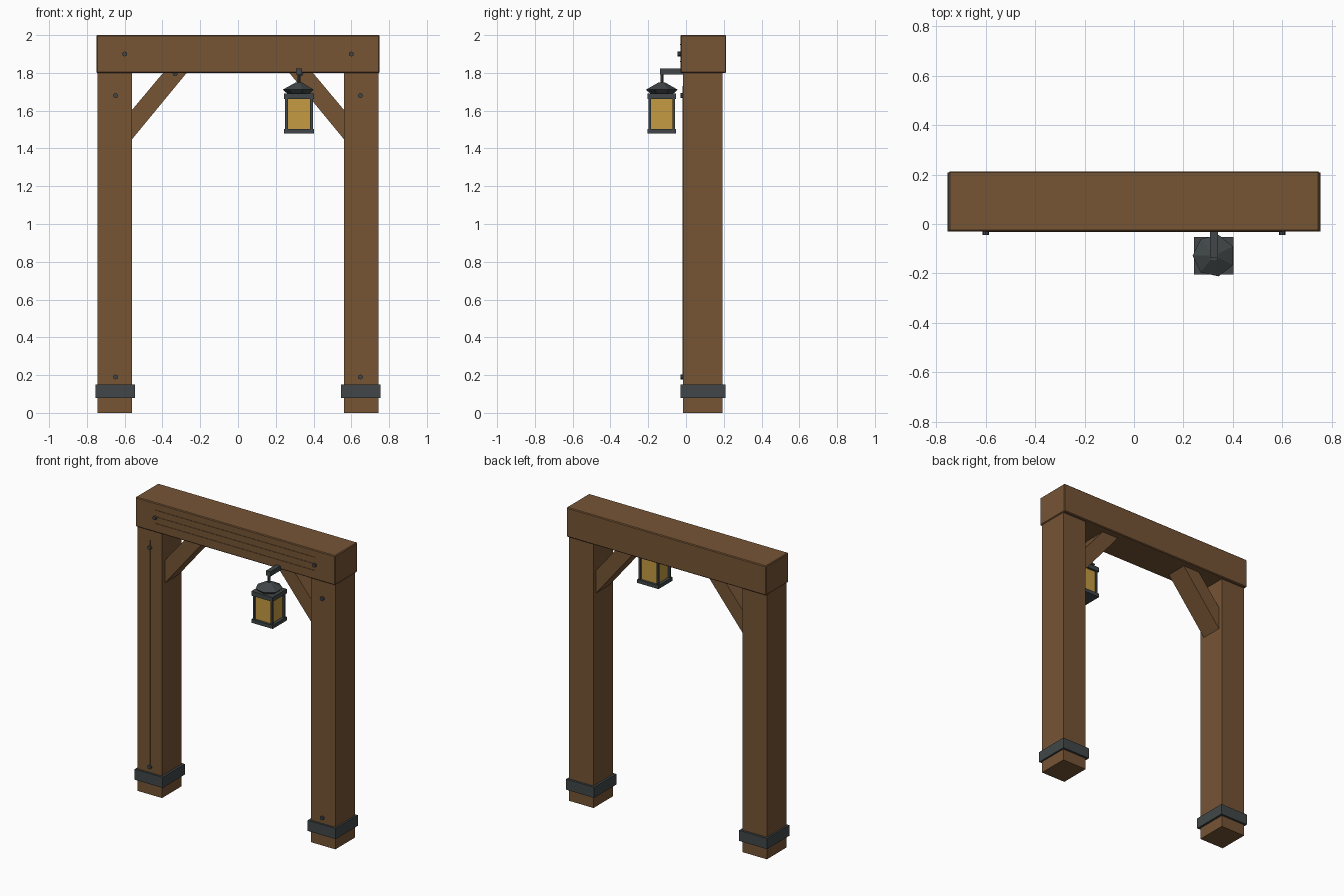
import bpy, bmesh, math
from mathutils import Matrix

if "Cube" in bpy.data.objects:
    bpy.data.objects.remove(bpy.data.objects["Cube"])


def material(name, rgb):
    m = bpy.data.materials.new(name)
    m.diffuse_color = (*rgb, 1)
    m.use_nodes = True
    m.node_tree.nodes["Principled BSDF"].inputs["Base Color"].default_value = m.diffuse_color
    return m


WOOD = material("brown wood", (0.18, 0.089, 0.036))
IRON = material("dark iron", (0.052, 0.062, 0.065))
GLASS = material("amber glass", (0.56, 0.33, 0.055))


def finish(name, bm, mat):
    bmesh.ops.recalc_face_normals(bm, faces=bm.faces[:])
    me = bpy.data.meshes.new(name)
    bm.to_mesh(me)
    bm.free()
    me.materials.append(mat)
    ob = bpy.data.objects.new(name, me)
    bpy.context.collection.objects.link(ob)
    return ob


def box(name, x, y, z, mat, bevel=0):
    """Box from (low, high) ranges."""
    bm = bmesh.new()
    bmesh.ops.create_cube(bm, size=1)
    for v in bm.verts:
        for i, (a, b) in enumerate((x, y, z)):
            v.co[i] = a if v.co[i] < 0 else b
    if bevel:
        bmesh.ops.bevel(bm, geom=bm.edges[:], offset=bevel, segments=1, affect='EDGES')
    return finish(name, bm, mat)


def bolt(name, x, y, z):
    """Short round bolt head standing out of a front face at y."""
    bm = bmesh.new()
    bmesh.ops.create_cone(bm, cap_ends=True, segments=8, radius1=0.013, radius2=0.013, depth=0.02,
                          matrix=Matrix.Translation((x, y - 0.004, z)) @ Matrix.Rotation(math.pi / 2, 4, 'X'))
    return finish(name, bm, IRON)


def lathe(name, cx, cy, profile, sides, mat):
    """Stack of rings (radius, z) closed at both ends."""
    bm = bmesh.new()
    rings = []
    for r, z in profile:
        rings.append([bm.verts.new((cx + r * math.cos(2 * math.pi * (i + 0.5) / sides),
                                    cy + r * math.sin(2 * math.pi * (i + 0.5) / sides), z))
                      for i in range(sides)])
    for a, b in zip(rings, rings[1:]):
        for i in range(sides):
            j = (i + 1) % sides
            bm.faces.new((a[i], a[j], b[j], b[i]))
    bm.faces.new(rings[0])
    bm.faces.new(rings[-1])
    return finish(name, bm, mat)


# Top beam with faint raised grain strips and bolts
box("top_beam", (-0.75, 0.75), (-0.03, 0.213), (1.80, 2.0), WOOD, 0.005)
for i, z in enumerate((1.95, 1.905, 1.86)):
    box(f"beam_grain_{i}", (-0.6, 0.6), (-0.033, -0.029), (z - 0.002, z + 0.002), WOOD)
box("post_grain", (-0.652, -0.648), (-0.019, -0.015), (0.2, 1.73), WOOD)

# Posts, collars, braces and bolts on both sides
for s, side in ((-1, "left"), (1, "right")):
    def span(a, b):
        return tuple(sorted((s * a, s * b)))
    box(f"{side}_post", span(0.56, 0.743), (-0.016, 0.193), (0, 1.805), WOOD)
    box(f"{side}_collar", span(0.545, 0.755), (-0.03, 0.208), (0.078, 0.15), IRON)

    bm = bmesh.new()
    outline = ((0.56, 1.45), (0.56, 1.605), (0.395, 1.802), (0.27, 1.802))
    face = bm.faces.new([bm.verts.new((s * x, 0.018, z)) for x, z in outline])
    ext = bmesh.ops.extrude_face_region(bm, geom=[face])["geom"]
    bmesh.ops.translate(bm, vec=(0, 0.147, 0),
                        verts=[g for g in ext if isinstance(g, bmesh.types.BMVert)])
    finish(f"{side}_brace", bm, WOOD)

    bolt(f"{side}_beam_bolt", s * 0.6, -0.03, 1.9)
    bolt(f"{side}_upper_post_bolt", s * 0.648, -0.016, 1.68)
    bolt(f"{side}_lower_post_bolt", s * 0.648, -0.016, 0.19)
    bolt(f"{side}_brace_bolt", s * 0.333, 0.018, 1.795)

# Lantern hanger
LX, LY = 0.323, -0.128
box("lantern_arm", (LX - 0.016, LX + 0.016), (LY - 0.009, -0.01), (1.791, 1.823), IRON)
lathe("lantern_rod", LX, LY, ((0.009, 1.735), (0.009, 1.80)), 8, IRON)

# Lantern body
HX, HY = 0.08, 0.076
for name, z in (("lantern_base", (1.478, 1.502)), ("lantern_top_plate", (1.662, 1.692))):
    box(name, (LX - HX, LX + HX), (LY - HY, LY + HY), z, IRON)
lathe("lantern_roof", LX, LY, ((0.062, 1.69), (0.086, 1.711), (0.02, 1.748)), 7, IRON)
box("lantern_glass", (LX - 0.06, LX + 0.06), (LY - 0.06, LY + 0.06), (1.50, 1.664), GLASS)
for i, (sx, sy) in enumerate(((-1, -1), (1, -1), (1, 1), (-1, 1))):
    cx, cy = LX + sx * 0.066, LY + sy * 0.063
    box(f"lantern_corner_bar_{i}", (cx - 0.007, cx + 0.007), (cy - 0.007, cy + 0.007), (1.50, 1.664), IRON)
